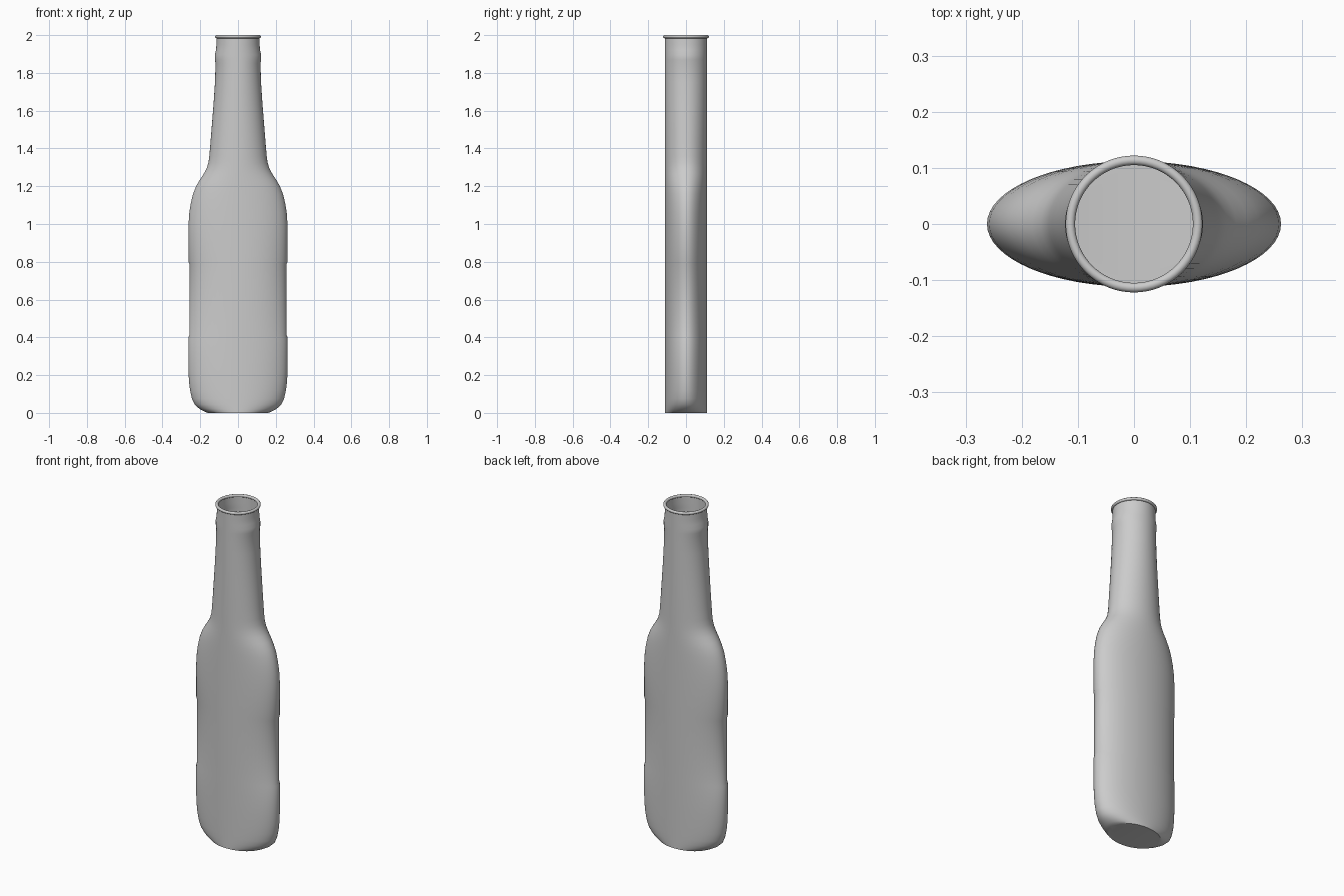
import bpy, bmesh
from math import cos, sin, tau

cube = bpy.data.objects.get("Cube")
if cube:
    bpy.data.objects.remove(cube)

SEGMENTS = 64
DEPTH = 0.112      # constant half depth of the flattened bottle

glass = bpy.data.materials.new("grey glass")
glass.use_nodes = True
colour = (0.6, 0.6, 0.6, 1)
glass.diffuse_color = colour
glass.node_tree.nodes["Principled BSDF"].inputs["Base Color"].default_value = colour


def loft(name, rings, closed=False, floor=False):
    """Skin elliptical rings given as (half width, half depth, height)."""
    bm = bmesh.new()
    loops = []
    for rx, ry, z in rings:
        loops.append([bm.verts.new((rx * cos(tau * i / SEGMENTS),
                                    ry * sin(tau * i / SEGMENTS), z))
                      for i in range(SEGMENTS)])
    pairs = list(zip(loops, loops[1:]))
    if closed:
        pairs.append((loops[-1], loops[0]))
    for a, b in pairs:
        for i in range(SEGMENTS):
            j = (i + 1) % SEGMENTS
            bm.faces.new((a[i], a[j], b[j], b[i]))
    if floor:
        bm.faces.new(loops[0][::-1])
    mesh = bpy.data.meshes.new(name)
    bm.to_mesh(mesh)
    bm.free()
    obj = bpy.data.objects.new(name, mesh)
    bpy.context.collection.objects.link(obj)
    mesh.materials.append(glass)
    bpy.ops.object.select_all(action='DESELECT')
    obj.select_set(True)
    bpy.context.view_layer.objects.active = obj
    bpy.ops.object.shade_smooth_by_angle(angle=0.7)
    return obj


# Body, shoulder and neck: (half width, height), open at the mouth
profile = [
    (0.16, 0), (0.18, 0.008), (0.205, 0.022), (0.23, 0.045), (0.244, 0.075),
    (0.254, 0.12), (0.26, 0.17), (0.262, 0.22), (0.262, 0.4),
    (0.258, 0.41), (0.258, 0.79), (0.262, 0.8),                 # label recess
    (0.262, 1.0), (0.258, 1.06), (0.25, 1.11), (0.238, 1.16), (0.222, 1.2),
    (0.202, 1.235), (0.182, 1.265), (0.166, 1.295), (0.157, 1.325),
    (0.152, 1.36), (0.146, 1.43), (0.138, 1.53), (0.13, 1.63),
    (0.122, 1.75), (0.119, 1.85),
    (0.123, 1.87), (0.123, 1.895), (0.117, 1.92),               # neck bead
    (0.114, 1.95), (0.113, 1.99),
]
loft("bottle_body", [(w, DEPTH, z) for w, z in profile], floor=True)

# Rounded lip around the mouth
lip = []
for k in range(12):
    a = tau * k / 12
    r = 0.1135 + 0.0085 * cos(a)
    lip.append((r, r, 1.9915 + 0.0085 * sin(a)))
loft("mouth_rim", lip, closed=True)
